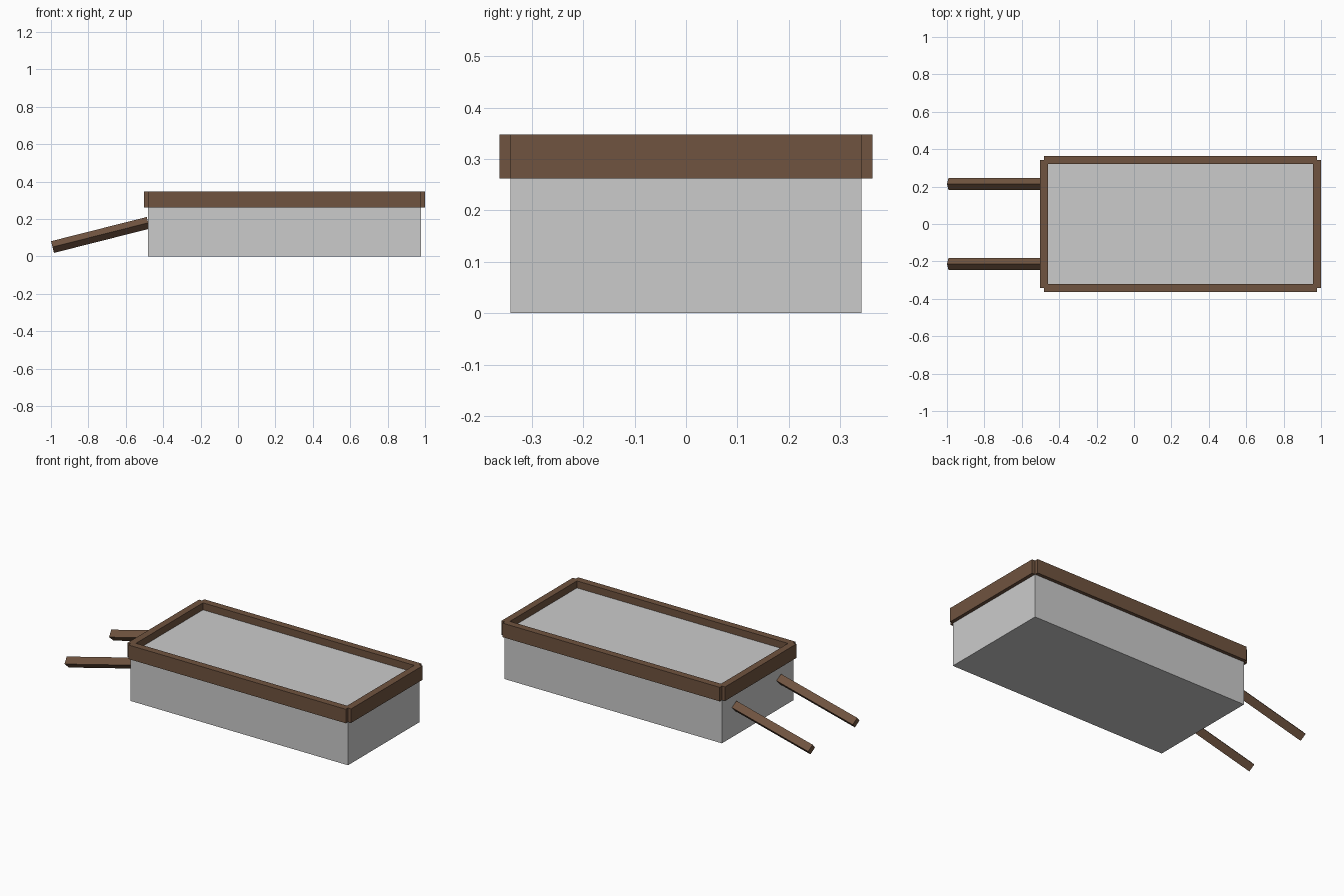
import bpy, math

if "Cube" in bpy.data.objects:
    bpy.data.objects.remove(bpy.data.objects["Cube"])


def material(name, rgb):
    m = bpy.data.materials.new(name)
    m.diffuse_color = (*rgb, 1)
    m.use_nodes = True
    m.node_tree.nodes["Principled BSDF"].inputs["Base Color"].default_value = m.diffuse_color
    return m


grey = material("stone grey", (0.6, 0.6, 0.6))
brown = material("wood brown", (0.16, 0.087, 0.05))


def box(name, centre, size, mat, rot=(0, 0, 0)):
    bpy.ops.mesh.primitive_cube_add(size=1, location=centre, rotation=rot)
    ob = bpy.context.object
    ob.name = name
    ob.scale = size
    ob.data.materials.append(mat)
    return ob


CX = 0.2485                 # centre of the trough along x
HX, HY = 0.729, 0.342       # half length and half width of the trough body
RAIL, RAIL_H, RAIL_Z = 0.042, 0.085, 0.305

# Trough body, its top sitting halfway up the rim
box("trough_body", (CX, 0, RAIL_Z / 2), (2 * HX, 2 * HY, RAIL_Z), grey)

for s, side, end in ((-1, "front", "left"), (1, "back", "right")):
    # Rim boards, centred on the body edges and leaving notched corners
    box(f"{side}_rim", (CX, s * HY, RAIL_Z), (2 * HX, RAIL, RAIL_H), brown)
    box(f"{end}_rim", (CX + s * HX, 0, RAIL_Z), (RAIL, 2 * HY, RAIL_H), brown)
    # Sloping handle, a square bar turned on its edge
    box(f"{side}_handle", (-0.736, s * 0.2135, 0.115), (0.528, 0.0455, 0.0455), brown,
        (math.radians(45), math.radians(-14.2), 0))
